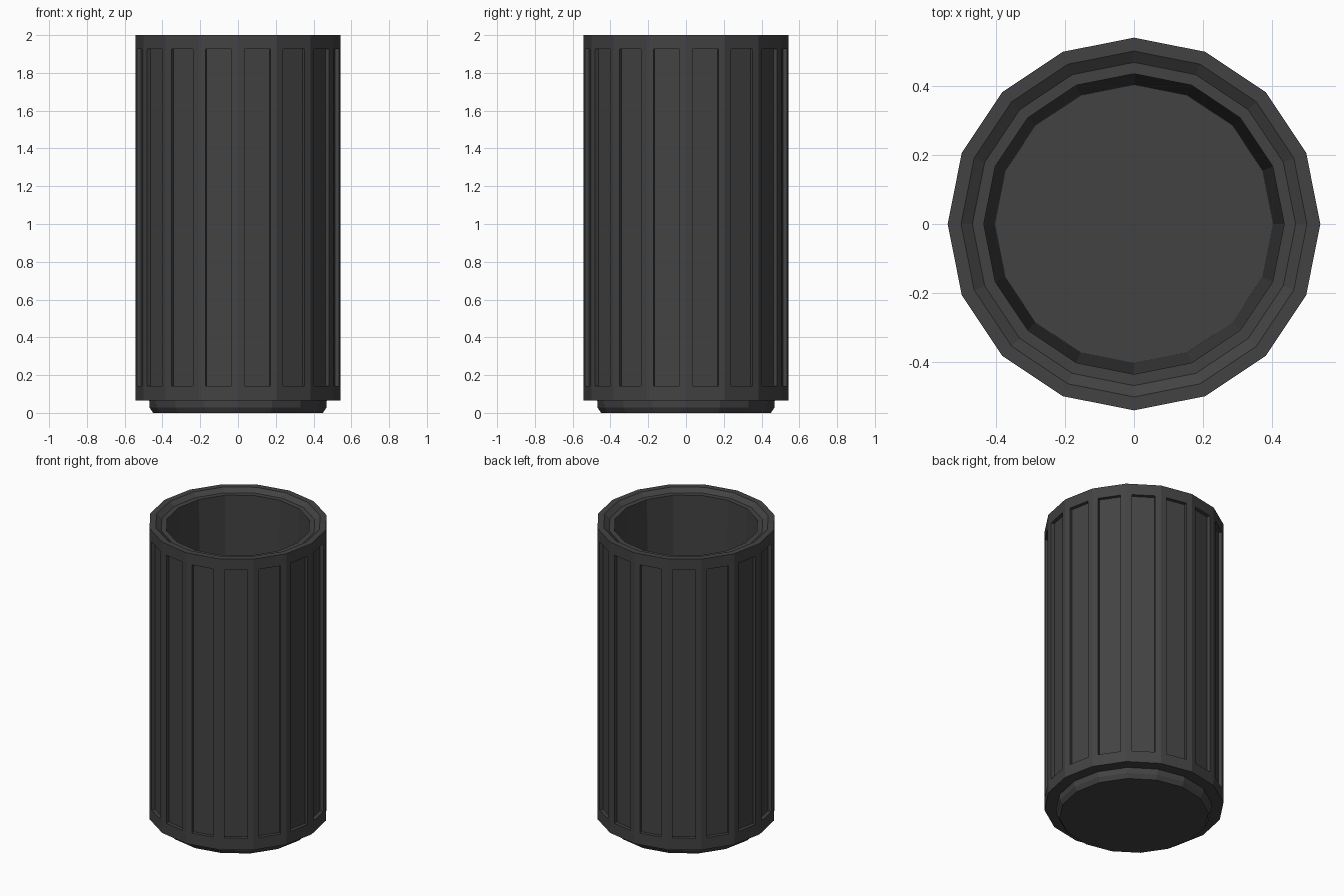
import bpy, bmesh, math

if "Cube" in bpy.data.objects:
    bpy.data.objects.remove(bpy.data.objects["Cube"])

SIDES = 16
bm = bmesh.new()

# Cross-section of the cup (radius, z), from underside over the rim to the floor
profile = [(0.45, 0.0), (0.468, 0.028), (0.47, 0.065), (0.542, 0.065),
           (0.542, 2.0), (0.503, 2.0), (0.47, 1.976), (0.437, 1.976), (0.405, 0.08)]
rings = []
for r, z in profile:
    rings.append([bm.verts.new((r * math.cos(2 * math.pi * i / SIDES),
                                r * math.sin(2 * math.pi * i / SIDES), z))
                  for i in range(SIDES)])

outer = []
for k in range(len(rings) - 1):
    a, b = rings[k], rings[k + 1]
    for i in range(SIDES):
        j = (i + 1) % SIDES
        f = bm.faces.new((a[i], a[j], b[j], b[i]))
        if k == 3:
            outer.append(f)

# Underside and inner floor
bm.faces.new(rings[0][::-1])
bm.faces.new(rings[-1])
bm.normal_update()

# Recessed panel in each outer side
bmesh.ops.inset_individual(bm, faces=outer, thickness=0.036, use_even_offset=True)
for f in outer:
    for v in f.verts:
        v.co.z = 1.926 if v.co.z > 1 else 0.142
bm.normal_update()
panels = bmesh.ops.inset_individual(bm, faces=outer, thickness=0.0005)
bm.normal_update()
for f in outer:
    push = f.normal * -0.022
    for v in f.verts:
        v.co += push

mesh = bpy.data.meshes.new("ribbed_cup")
bm.to_mesh(mesh)
bm.free()
cup = bpy.data.objects.new("ribbed_cup", mesh)
bpy.context.collection.objects.link(cup)

# Dark grey finish
mat = bpy.data.materials.new("dark_grey")
mat.diffuse_color = (0.055, 0.055, 0.055, 1)
mat.use_nodes = True
mat.node_tree.nodes["Principled BSDF"].inputs["Base Color"].default_value = mat.diffuse_color
mesh.materials.append(mat)
